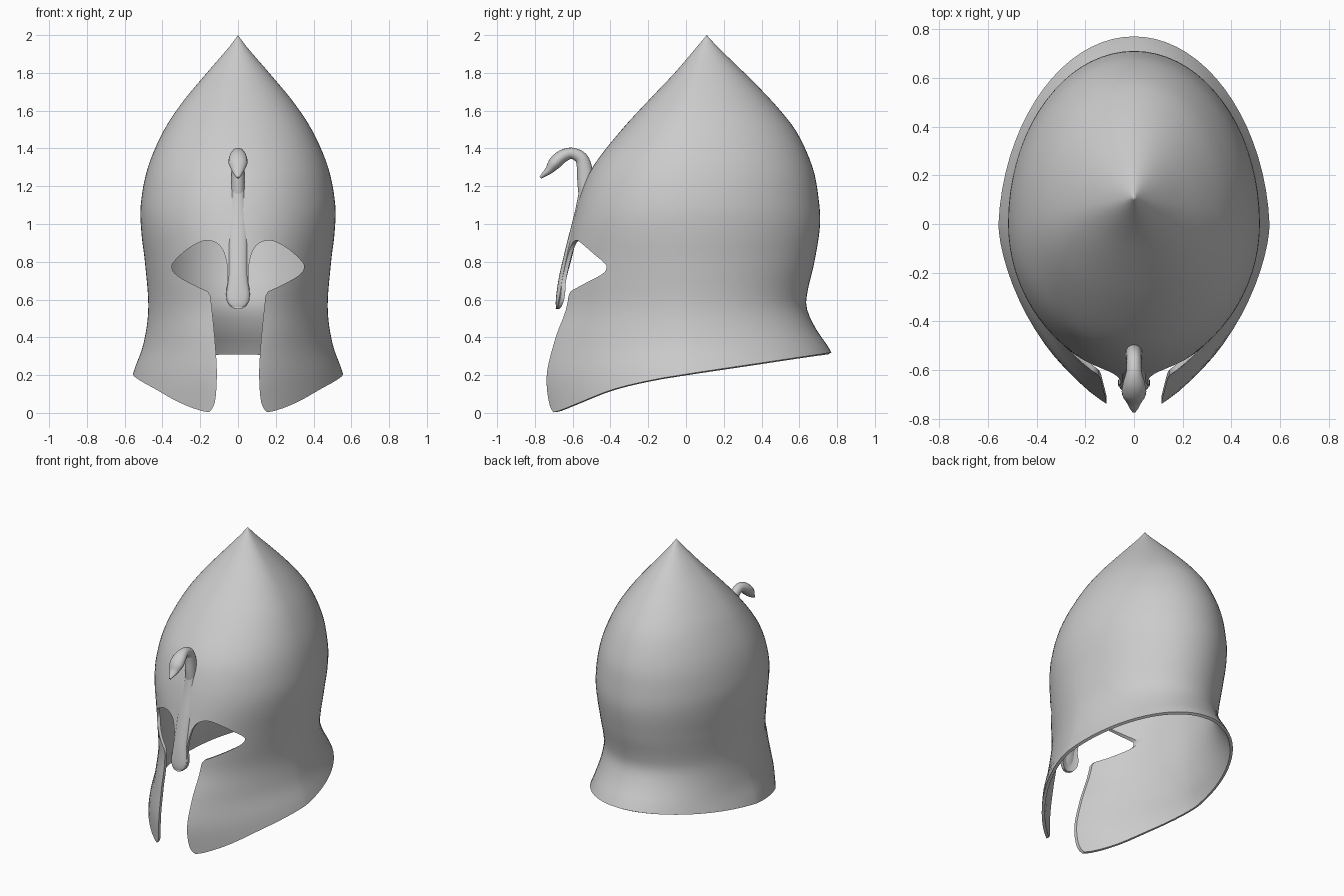
import bpy, bmesh, math

cube = bpy.data.objects.get("Cube")
if cube:
    bpy.data.objects.remove(cube, do_unlink=True)

steel = bpy.data.materials.new("grey steel")
steel.use_nodes = True
GREY = (0.6, 0.6, 0.6, 1)
steel.diffuse_color = GREY
steel.node_tree.nodes["Principled BSDF"].inputs["Base Color"].default_value = GREY


def curve(keys, t):
    """Smooth interpolation through (position, value) pairs."""
    n = len(keys)
    t = min(max(t, keys[0][0]), keys[-1][0])
    i = next(k for k in range(n - 1) if t <= keys[k + 1][0])

    def slope(k):
        a, b = keys[max(k - 1, 0)], keys[min(k + 1, n - 1)]
        return (b[1] - a[1]) / (b[0] - a[0])
    (x0, y0), (x1, y1) = keys[i], keys[i + 1]
    h = x1 - x0
    s = (t - x0) / h
    return (y0 * (1 + 2 * s) * (1 - s) ** 2 + slope(i) * h * s * (1 - s) ** 2
            + y1 * s * s * (3 - 2 * s) + slope(i + 1) * h * s * s * (s - 1))


def sample(points, steps):
    """Smooth path through points of any dimension."""
    axes = [list(enumerate(values)) for values in zip(*points)]
    total = (len(points) - 1) * steps
    return [[curve(axis, k / steps) for axis in axes] for k in range(total + 1)]


def make_object(name, bm):
    bmesh.ops.recalc_face_normals(bm, faces=bm.faces)
    mesh = bpy.data.meshes.new(name)
    bm.to_mesh(mesh)
    bm.free()
    mesh.materials.append(steel)
    obj = bpy.data.objects.new(name, mesh)
    bpy.context.collection.objects.link(obj)
    return obj


def select(obj):
    bpy.ops.object.select_all(action='DESELECT')
    obj.select_set(True)
    bpy.context.view_layer.objects.active = obj


def bridge(bm, rings):
    for a, b in zip(rings, rings[1:]):
        n = len(a)
        for i in range(n):
            j = (i + 1) % n
            bm.faces.new((a[i], a[j], b[j], b[i]))


# Helmet silhouette as functions of height
WIDTH = [(0, .60), (.21, .555), (.36, .502), (.55, .475), (.8, .493), (.95, .511), (1.1, .515),
         (1.3, .477), (1.5, .39), (1.65, .29), (1.8, .165), (1.95, .036), (2, 0)]
BACK = [(0, .9), (.32, .77), (.45, .685), (.56, .638), (.65, .645), (.8, .68), (1, .71), (1.15, .70),
        (1.3, .67), (1.48, .59), (1.6, .5), (1.74, .37), (1.95, .155), (2, .11)]
FRONT = [(0, -.77), (.2, -.785), (.4, -.745), (.55, -.69), (.7, -.665), (.9, -.62), (1, -.6),
         (1.15, -.56), (1.3, -.495), (1.5, -.34), (1.7, -.155), (1.8, -.06), (1.95, .068), (2, .11)]
CENTRE = [(0, 0), (1, 0), (1.4, .03), (2, .11)]
POINTEDNESS = [(0, 1.5), (.3, 1.53), (.7, 1.75), (1.05, 2), (2, 2)]
RIM = [(-.8, 0), (-.7, .003), (-.6, .04), (-.4, .12), (-.2, .17), (0, .205), (.4, .265), (.77, .32)]


def shell_point(angle, z):
    s, c = math.sin(angle), math.cos(angle)
    p = curve(POINTEDNESS, z) if c > 0 else 2
    x = math.copysign(abs(s) ** (2 / p), s) * curve(WIDTH, z)
    mid = curve(CENTRE, z)
    end = curve(FRONT if c > 0 else BACK, z)
    return x, mid + (end - mid) * abs(c) ** (2 / p), z


def rim_height(angle):
    z = .2
    for _ in range(8):
        z = curve(RIM, shell_point(angle, z)[1])
    return z


# Shell lofted from the slanted rim to the peak
SEGMENTS, ROWS = 72, 44
angles = [2 * math.pi * i / SEGMENTS for i in range(SEGMENTS)]
bottoms = [rim_height(a) for a in angles]
bm = bmesh.new()
rings = [[bm.verts.new(shell_point(a, b + (1.985 - b) * r / ROWS)) for a, b in zip(angles, bottoms)]
         for r in range(ROWS + 1)]
bridge(bm, rings)
tip = bm.verts.new((0, .11, 2))
for i in range(SEGMENTS):
    bm.faces.new((rings[-1][i], rings[-1][(i + 1) % SEGMENTS], tip))
shell = make_object("helmet_shell", bm)
# An open loft needs its normals checked against the outside
if shell.data.polygons[0].normal.y > 0:
    shell.data.flip_normals()
thick = shell.modifiers.new("thickness", 'SOLIDIFY')
thick.thickness = .02
thick.offset = -1

# Face opening: cheek edge, eye hole and nose guard outline, mirrored
cheek = [(.19, -.03), (.15, .006), (.122, .06), (.112, .2), (.12, .36), (.135, .52), (.146, .62)]
eye = [(.16, .643), (.24, .68), (.325, .73), (.35, .77), (.335, .805), (.27, .865), (.2, .905),
       (.15, .912), (.105, .893), (.075, .85), (.058, .78), (.055, .7), (.064, .65), (.062, .6),
       (.04, .563), (0, .55)]
half = sample(cheek, 4) + sample(eye, 5)
outline = half + [(-x, z) for x, z in reversed(half[:-1])]
bm = bmesh.new()
face = bm.faces.new([bm.verts.new((x, -1.2, z)) for x, z in outline])
grown = bmesh.ops.extrude_face_region(bm, geom=[face])["geom"]
for v in grown:
    if isinstance(v, bmesh.types.BMVert):
        v.co.y = -.2
cutter = make_object("face_cutter", bm)
cutter.hide_render = True
cut = shell.modifiers.new("face_opening", 'BOOLEAN')
cut.operation = 'DIFFERENCE'
cut.solver = 'EXACT'
cut.object = cutter
select(shell)
for name in ("thickness", "face_opening"):
    bpy.ops.object.modifier_apply(modifier=name)
bpy.data.objects.remove(cutter, do_unlink=True)


def loft(name, stations, sides=16):
    """Closed tube; each station is y, z, half width, half depth."""
    path = sample(stations, 5)
    bm = bmesh.new()
    rings = []
    for k, (y, z, w, d) in enumerate(path):
        a, b = path[max(k - 1, 0)], path[min(k + 1, len(path) - 1)]
        ty, tz = b[0] - a[0], b[1] - a[1]
        size = math.hypot(ty, tz)
        ny, nz = -tz / size, ty / size
        ring = []
        for i in range(sides):
            t = 2 * math.pi * i / sides
            off = d * math.sin(t)
            ring.append(bm.verts.new((w * math.cos(t), y + ny * off, z + nz * off)))
        rings.append(ring)
    bridge(bm, rings)
    bm.faces.new(rings[0])
    bm.faces.new(rings[-1])
    return make_object(name, bm)


# Rounded ridge down the nose guard, fading into the brow
ridge = loft("nose_guard_ridge", [
    (-.681, .553, .022, .006), (-.677, .58, .05, .013), (-.668, .63, .06, .018),
    (-.652, .72, .05, .02), (-.625, .83, .05, .022), (-.595, .95, .05, .022),
    (-.565, 1.07, .042, .022), (-.535, 1.18, .036, .03)])

# Curved neck and head of the bird ornament
bird = loft("bird_ornament", [
    (-.525, 1.12, .04, .04), (-.53, 1.22, .036, .045), (-.538, 1.3, .033, .04),
    (-.556, 1.35, .031, .034), (-.605, 1.374, .032, .03), (-.655, 1.358, .045, .034),
    (-.695, 1.322, .05, .034), (-.725, 1.285, .034, .022), (-.752, 1.262, .02, .013),
    (-.771, 1.245, .007, .006)])

for obj in (shell, ridge, bird):
    select(obj)
    bpy.ops.object.shade_smooth_by_angle(angle=math.radians(40))
